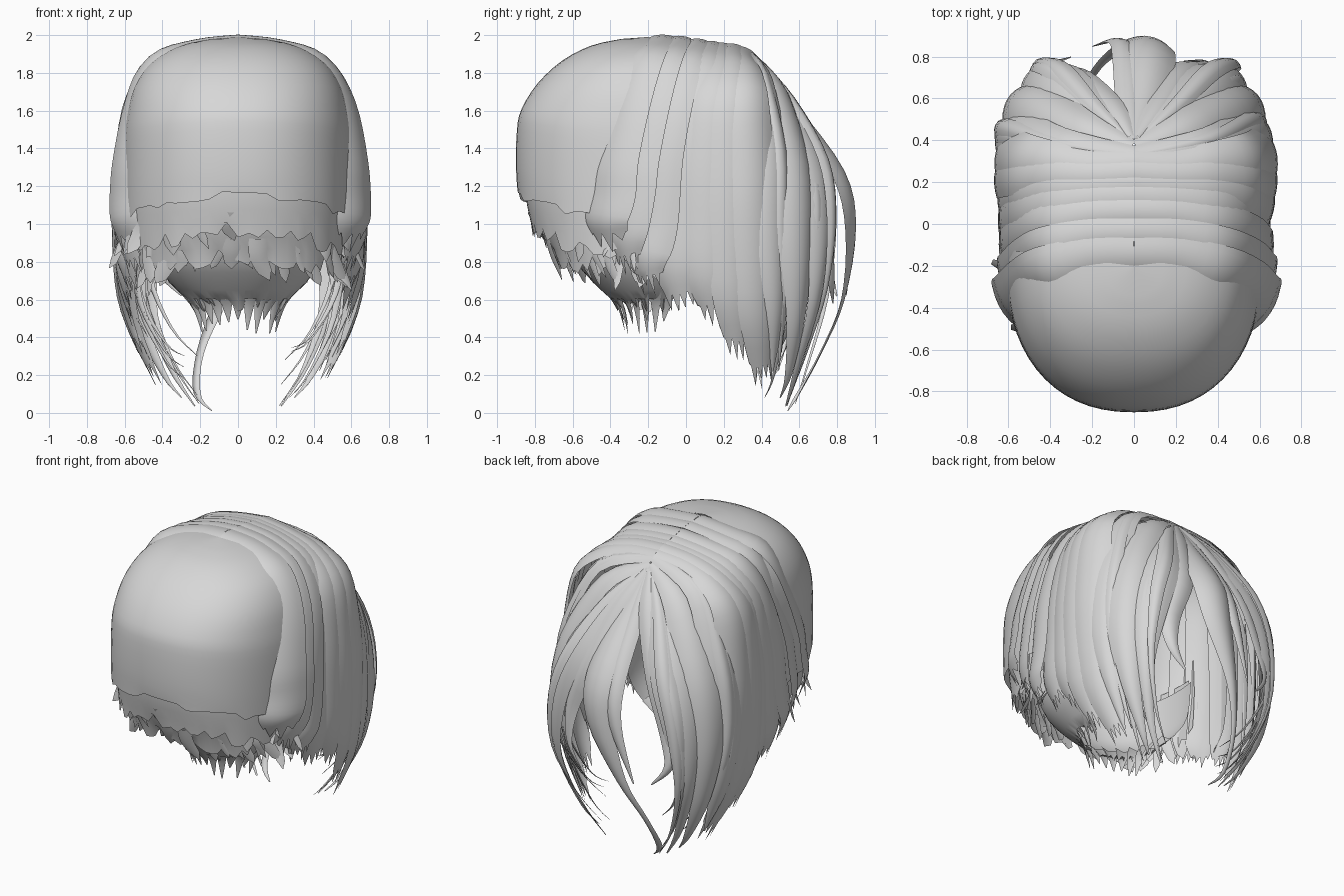
import bpy, math, random
from mathutils import Vector

if "Cube" in bpy.data.objects:
    bpy.data.objects.remove(bpy.data.objects["Cube"])
random.seed(4)

hair = bpy.data.materials.new("light grey hair")
hair.diffuse_color = (0.68, 0.68, 0.68, 1)
hair.use_nodes = True
hair.node_tree.nodes["Principled BSDF"].inputs["Base Color"].default_value = hair.diffuse_color
CENTRE = Vector((0, 0.1, 1.0))


def grid_object(name, rows):
    """Skin a list of equally long vertex rows."""
    n = len(rows[0])
    faces = [(r * n + c, r * n + c + 1, (r + 1) * n + c + 1, (r + 1) * n + c)
             for r in range(len(rows) - 1) for c in range(n - 1)]
    me = bpy.data.meshes.new(name)
    me.from_pydata([tuple(v) for row in rows for v in row], [], faces)
    me.materials.append(hair)
    ob = bpy.data.objects.new(name, me)
    bpy.context.collection.objects.link(ob)
    bpy.context.view_layer.objects.active = ob
    ob.select_set(True)
    bpy.ops.object.shade_smooth_by_angle(angle=math.radians(50))
    ob.select_set(False)


def spline(pts, steps=4):
    """Catmull-Rom samples through points of any dimension."""
    out = []
    for i in range(len(pts) - 1):
        a, b, c, d = (pts[max(0, min(len(pts) - 1, i + k))] for k in (-1, 0, 1, 2))
        for s in range(steps):
            t = s / steps
            out.append([0.5 * (2 * q + (r - p) * t + (2 * p - 5 * q + 4 * r - w) * t * t
                               + (3 * q - p - 3 * r + w) * t ** 3)
                        for p, q, r, w in zip(a, b, c, d)])
    return out + [list(pts[-1])]


def lock(name, pts, side=1, bulge=0.16, jag=0.0, across=8):
    """Curved sheet of hair; each point is x, y, z, width."""
    s = spline(pts)
    pos = [Vector((p[0] * side, p[1], p[2])) for p in s]
    rows = []
    for i, p in enumerate(pos):
        t = (pos[min(i + 1, len(pos) - 1)] - pos[max(i - 1, 0)]).normalized()
        out = p - CENTRE
        out = (out - t * out.dot(t)).normalized()
        w = t.cross(out) * max(s[i][3], 0.004)
        row = []
        for k in range(across + 1):
            u = k / across * 2 - 1
            row.append(p + w * u / 2 - out * bulge * u * u * w.length)
        rows.append(row)
    if jag:
        # chopped, uneven ends
        t = (pos[-1] - pos[-3]).normalized()
        for k, v in enumerate(rows[-1]):
            v += t * (jag * random.uniform(0.3, 1.3) if k % 2 else -jag * random.uniform(0.2, 0.8))
    grid_object(name, rows)


def layer(name, rings, half, hem_drop, jag, cols=44, pole=None):
    """Wrapped sheet around the back of the head; ring is cy, rx, ry, z."""
    rows = [[Vector(pole)] * (cols + 1)] if pole else []
    for j, (cy, rx, ry, z) in enumerate(spline(rings, 3)):
        f = j / (3 * (len(rings) - 1))
        row = []
        for k in range(cols + 1):
            a = math.radians(half) * (k / cols * 2 - 1)
            sx, cs = math.sin(a), math.cos(a)
            x = rx * math.copysign(abs(sx) ** 0.88, sx)
            y = cy - ry * math.copysign(abs(cs) ** 0.88, cs)
            row.append(Vector((x, y, z - hem_drop * f * f * sx * sx)))
        rows.append(row)
    for v in rows[-1]:
        v.z += random.uniform(-jag, jag)
    grid_object(name, rows)


# crown shell with a blunt hem
layer("crown_shell",
      [(-.2, .14, .14, 1.98), (-.2, .31, .30, 1.945), (-.2, .46, .455, 1.865), (-.2, .55, .585, 1.745),
       (-.2, .59, .67, 1.61), (-.2, .605, .695, 1.5), (-.2, .61, .70, 1.3), (-.2, .61, .69, 1.15)],
      95, 0.12, 0.025, 32, pole=(0, -.2, 1.99))

# stepped layers under the hem
layer("upper_under_layer", [(-.2, .58, .66, 1.35), (-.2, .59, .65, 1.15), (-.2, .58, .61, .96)], 95, 0.12, 0.05)
layer("middle_under_layer", [(-.2, .55, .60, 1.2), (-.2, .55, .57, 1.0), (-.2, .54, .49, .83)], 95, 0.08, 0.06)
layer("nape_bowl", [(-.15, .47, .50, 1.1), (-.15, .45, .46, .85), (-.15, .37, .35, .70), (-.15, .23, .21, .57)],
      105, 0.0, 0.04)

# pointed nape ends
for i in range(15):
    a = math.radians(-100 + 200 * i / 14)
    sx, cs = math.sin(a), math.cos(a)
    z = random.uniform(.42, .5)
    lock("nape_point", [(.36 * sx, -.15 - .34 * cs, .70, .10), (.25 * sx, -.15 - .23 * cs, .58, .06),
                        (.2 * sx, -.15 - .18 * cs, z, .006)], across=2)

# chopped tufts between the layers, splayed out at the sides
for i in range(24):
    a = math.radians(-88 + 176 * i / 23)
    sx, cs = math.sin(a), math.cos(a)
    for r, top, end in ((.60, 1.06, .92), (.53, .92, .78)):
        r += random.uniform(-.04, .04)
        end -= .1 * sx * sx + random.uniform(-.05, .05)
        w = random.uniform(.04, .12)
        flare = random.uniform(.98, 1.1)
        lean = random.uniform(-.04, .04)
        lock("tuft", [(r * sx * .97, -.2 - r * cs, top, w), (r * sx, -.2 - (r - .03) * cs, (top + end) / 2, w),
                      (r * sx * flare + lean * cs, -.2 - (r - .07) * cs + lean * sx, end, w * .7)],
             jag=.03, across=2)

# side sections swept from the parting: top y, top z, mid y, end y, end z, width, reach, tuck
SIDES = [(-.17, 1.997, -.42, -.46, .93, .36, .60, .01), (-.06, 1.995, -.29, -.34, .80, .30, .605, .02),
         (.05, 1.982, -.16, -.22, .71, .28, .625, .02), (.13, 1.97, -.02, -.05, .62, .32, .635, .03),
         (.20, 1.96, .14, .13, .54, .29, .65, .05), (.255, 1.955, .26, .26, .36, .26, .655, .10),
         (.30, 1.94, .37, .39, .22, .24, .65, .17)]
for side in (-1, 1):
    for ty, tz, my, ey, ez, w, r, tuck in SIDES:
        j = random.uniform(-.012, .012)
        r += j + .008 * side
        low = 1.0 if ez < .75 else 1.16
        lock("side_section",
             [(0, ty, tz, w * .55), (.22, ty - .01, tz - .025, w * .6), (.43, ty + (my - ty) * .3, tz - .10, w * .75),
              (r - .06, ty + (my - ty) * .65, 1.68, w * .9), (r, my, 1.35, w),
              (r + .015, my + (ey - my) * .5, low, w * 1.02),
              (r + .02 - tuck * .3, ey, ez + (low - ez) * .4, w * .9),
              (r - tuck, ey + .02, ez + j, w * (.8 if ez > .9 else .5))], side, .15, .08)

# face-framing locks from the front of the parting
FACE = [
    [(0, .33, 1.925, .10), (.38, .39, 1.81, .18), (.59, .46, 1.4, .24), (.645, .47, .95, .24),
     (.60, .48, .55, .14), (.46, .46, .22, .01)],
    [(.01, .37, 1.89, .08), (.30, .48, 1.74, .22), (.52, .60, 1.33, .28), (.59, .62, .9, .24),
     (.54, .60, .5, .13), (.40, .55, .2, .05), (.30, .5, .08, .01)],
    [(.02, .40, 1.86, .06), (.2, .54, 1.68, .2), (.38, .70, 1.35, .27), (.48, .74, 1.0, .22),
     (.49, .70, .6, .11), (.37, .6, .25, .05), (.23, .53, .035, .01)],
]
for side in (-1, 1):
    for pts in FACE:
        lock("face_lock", pts, side, .22)
        # loose wisps beside each lock
        for k in range(3):
            dx, dy, dz = random.uniform(-.03, .02), random.uniform(-.09, .05), random.uniform(0, .25)
            lock("loose_wisp", [(x + dx * min(i, 2) / 2, y + dy * min(i, 2) / 2, z + dz * max(0, i - 2) / 3, w * .38)
                                for i, (x, y, z, w) in enumerate(pts)], side, .25, across=4)

# hooked locks and the long centre lock
lock("hooked_lock_right", [(.02, .42, 1.85, .05), (.14, .58, 1.64, .17), (.25, .75, 1.28, .19), (.35, .77, .95, .14),
                           (.34, .78, .72, .07), (.24, .78, .58, .01)], 1, .22)
lock("hooked_lock_left", [(.02, .42, 1.85, .05), (.12, .57, 1.66, .14), (.28, .72, 1.3, .14), (.40, .75, .95, .12),
                          (.41, .77, .75, .06), (.30, .8, .62, .01)], -1, .22)
lock("centre_lock", [(0, .41, 1.86, .05), (.04, .58, 1.64, .2), (.07, .84, 1.28, .27), (.05, .9, .98, .22),
                     (-.09, .84, .6, .08), (-.20, .72, .32, .04), (-.22, .6, .1, .04), (-.14, .54, .01, .008)], 1, .22)
lock("centre_side_lock", [(0, .41, 1.86, .05), (-.02, .58, 1.64, .13), (-.04, .82, 1.28, .13), (-.08, .89, 1.0, .09),
                          (-.2, .85, .62, .01)], 1, .22)
